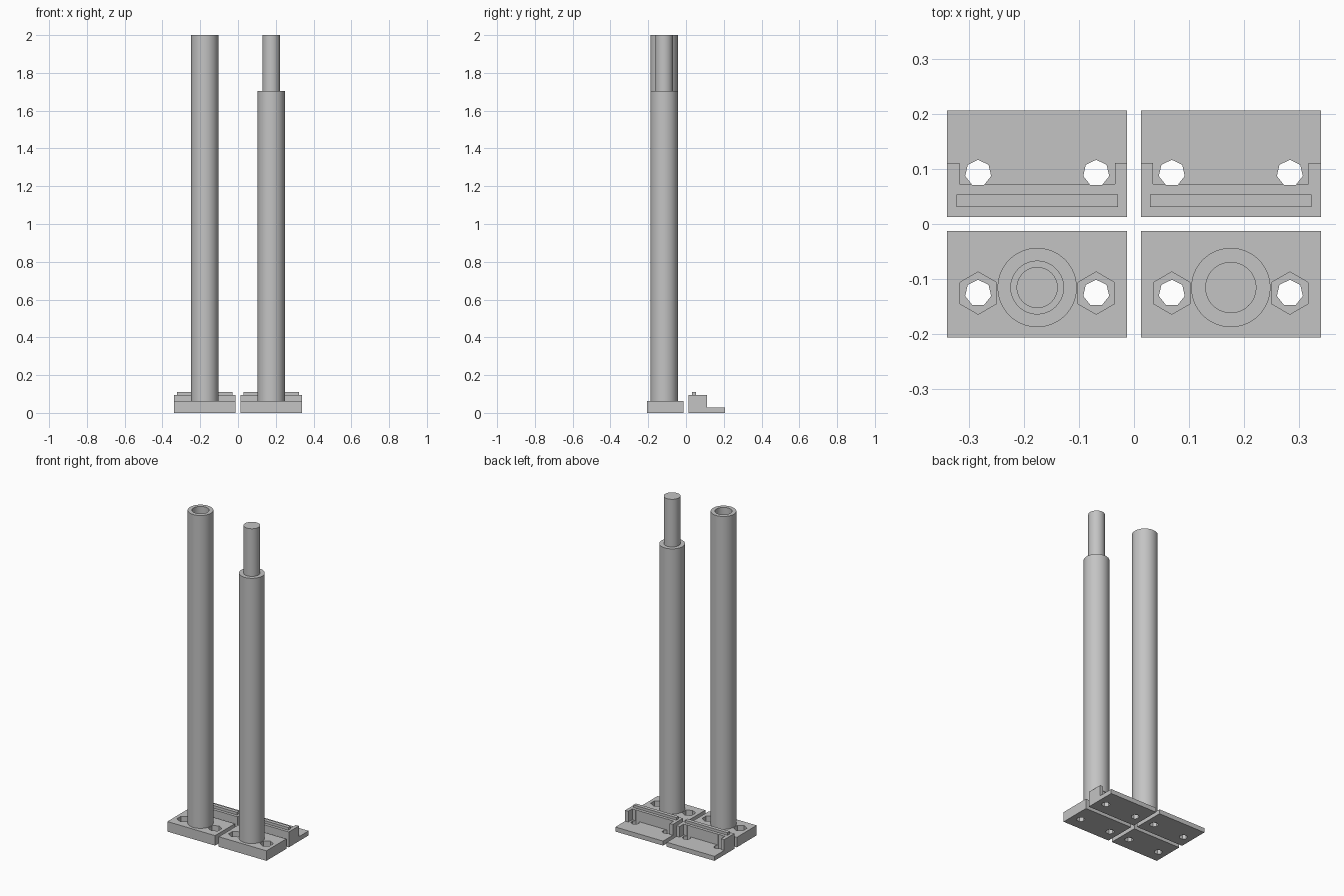
import bpy, bmesh, math
from mathutils import Matrix, Vector

if "Cube" in bpy.data.objects:
    bpy.data.objects.remove(bpy.data.objects["Cube"])

grey = bpy.data.materials.new("plain grey")
grey.diffuse_color = (0.55, 0.55, 0.55, 1)
grey.use_nodes = True
grey.node_tree.nodes["Principled BSDF"].inputs["Base Color"].default_value = grey.diffuse_color

HALF_W = 0.1635      # half width of every plate
SET_X = 0.176        # centre of each half of the kit
BOLT_X = 0.1073      # bolt holes either side of a plate's centre


def finish(name, bm):
    bmesh.ops.recalc_face_normals(bm, faces=bm.faces)
    me = bpy.data.meshes.new(name)
    bm.to_mesh(me)
    bm.free()
    ob = bpy.data.objects.new(name, me)
    bpy.context.collection.objects.link(ob)
    me.materials.append(grey)
    return ob


def prism(name, outline, z0, z1):
    """Extrude a flat outline straight up from z0 to z1."""
    bm = bmesh.new()
    face = bm.faces.new([bm.verts.new((x, y, z0)) for x, y in outline])
    top = bmesh.ops.extrude_face_region(bm, geom=[face])
    verts = [v for v in top["geom"] if isinstance(v, bmesh.types.BMVert)]
    bmesh.ops.translate(bm, verts=verts, vec=(0, 0, z1 - z0))
    return finish(name, bm)


def rect(x0, x1, y0, y1):
    return [(x0, y0), (x1, y0), (x1, y1), (x0, y1)]


def ngon(cx, cy, r, n):
    """Regular polygon with one corner pointing to the back."""
    return [(cx + r * math.sin(2 * math.pi * i / n),
             cy + r * math.cos(2 * math.pi * i / n)) for i in range(n)]


def cut(ob, cutters):
    """Subtract the cutters, bake the result and discard them."""
    for c in cutters:
        m = ob.modifiers.new("cut", 'BOOLEAN')
        m.operation = 'DIFFERENCE'
        m.solver = 'EXACT'
        m.object = c
    bpy.context.view_layer.update()
    dg = bpy.context.evaluated_depsgraph_get()
    ob_mesh = bpy.data.meshes.new_from_object(ob.evaluated_get(dg))
    ob.modifiers.clear()
    ob.data = ob_mesh
    for c in cutters:
        bpy.data.objects.remove(c)


def bolt_holes(cx, y):
    return [prism("hole_cutter", ngon(cx + s * BOLT_X, y, 0.0242, 7), -0.05, 0.2)
            for s in (-1, 1)]


def lathe(name, profile, x, y, steps=64):
    """Spin a radius/height profile around a vertical axis."""
    bm = bmesh.new()
    vs = [bm.verts.new((r, 0, z)) for r, z in profile]
    es = [bm.edges.new(p) for p in zip(vs, vs[1:])]
    bmesh.ops.spin(bm, geom=vs + es, cent=(0, 0, 0), axis=(0, 0, 1),
                   angle=2 * math.pi, steps=steps)
    bmesh.ops.remove_doubles(bm, verts=bm.verts, dist=1e-5)
    bmesh.ops.translate(bm, verts=bm.verts, vec=(x, y, 0))
    ob = finish(name, bm)
    bpy.ops.object.select_all(action='DESELECT')
    ob.select_set(True)
    bpy.context.view_layer.objects.active = ob
    bpy.ops.object.shade_smooth_by_angle(angle=math.radians(30))
    return ob


for side, cx in (("left", -SET_X), ("right", SET_X)):
    x0, x1 = cx - HALF_W, cx + HALF_W

    # front base plate with bolt holes and hexagonal nut pockets
    base = prism(side + "_base_plate", rect(x0, x1, -0.2065, -0.0125), 0, 0.062)
    pockets = [prism("pocket_cutter", ngon(cx + s * BOLT_X, -0.1256, 0.0385, 6), 0.03, 0.2)
               for s in (-1, 1)]
    cut(base, pockets + bolt_holes(cx, -0.1256))

    # thin rear flange
    flange = prism(side + "_clamp_flange", rect(x0, x1, 0.0125, 0.2065), 0, 0.028)
    cut(flange, bolt_holes(cx, 0.0925))

    # upright clamp wall with a short cheek at each end
    t = 0.022
    wall = prism(side + "_clamp_wall",
                 [(x0, 0.0125), (x1, 0.0125), (x1, 0.111), (x1 - t, 0.111),
                  (x1 - t, 0.0725), (x0 + t, 0.0725), (x0 + t, 0.111), (x0, 0.111)],
                 0.028, 0.095)
    cut(wall, bolt_holes(cx, 0.0925))

    # grip ridge along the wall top
    prism(side + "_grip_ridge", rect(cx - 0.147, cx + 0.147, 0.0307, 0.0535), 0.095, 0.111)

# hollow post with a stepped socket
lathe("socket_post", [(0, 0.06), (0.072, 0.06), (0.072, 2.0), (0.048, 2.0),
                      (0.048, 1.70), (0.0365, 1.70), (0.0365, 0.064), (0, 0.064)],
      -SET_X, -0.1155)

# post with a narrower peg on top
lathe("peg_post", [(0, 0.06), (0.072, 0.06), (0.072, 1.705), (0.0465, 1.705),
                   (0.0465, 2.0), (0, 2.0)],
      SET_X, -0.1155)
